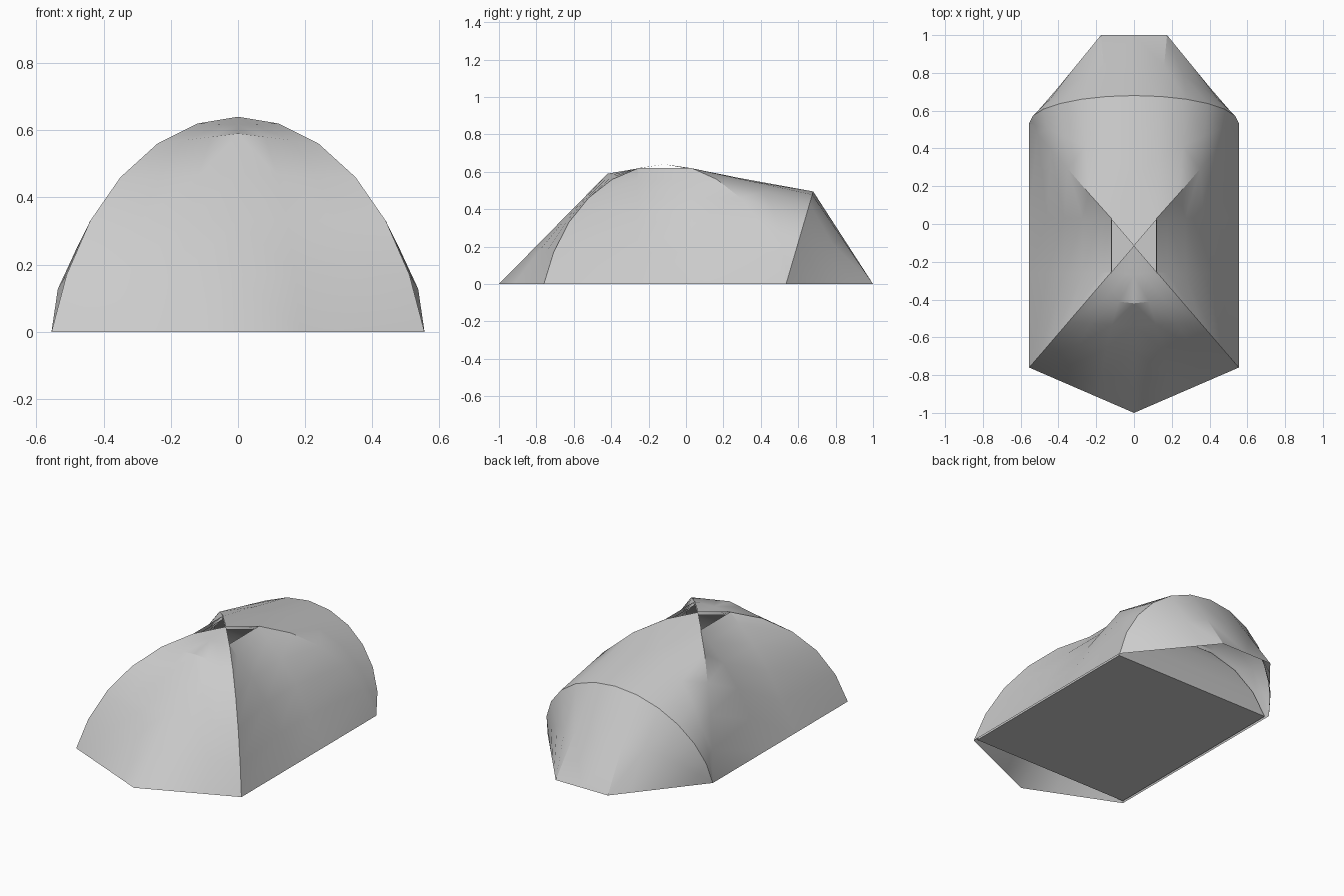
import bpy, bmesh, math
from mathutils import Vector

if "Cube" in bpy.data.objects:
    bpy.data.objects.remove(bpy.data.objects["Cube"])

fabric = bpy.data.materials.new("grey fabric")
fabric.diffuse_color = (0.6, 0.6, 0.6, 1)
fabric.use_nodes = True
fabric.node_tree.nodes["Principled BSDF"].inputs["Base Color"].default_value = fabric.diffuse_color

# Half profile of the crossing poles, ground to apex
PX = [0.555, 0.51, 0.44, 0.35, 0.24, 0.12, 0.0]
PZ = [0.0, 0.17, 0.33, 0.46, 0.56, 0.62, 0.64]
APEX_Y, SLOPE = -0.115, 1.162


def pole(k, sx, sy):
    """Point k of the pole running to corner (sx, sy)."""
    return Vector((sx * PX[k], APEX_Y + sy * SLOPE * PX[k], PZ[k]))


def sag_x(z):
    """Half width of the stretched side panel at height z."""
    if z < 0.40:
        return 0.555 - 0.225 * z / 0.40
    return 0.33 - 0.21 * (z - 0.40) / 0.22


def loft(bm, rows):
    """Skin rows of equally many points."""
    grid = [[bm.verts.new(p) for p in row] for row in rows]
    for a, b in zip(grid, grid[1:]):
        for i in range(len(a) - 1):
            bm.faces.new((a[i], a[i + 1], b[i + 1], b[i]))


def finish(bm, name, angle=30):
    bmesh.ops.remove_doubles(bm, verts=bm.verts, dist=0.0005)
    bmesh.ops.dissolve_degenerate(bm, edges=bm.edges, dist=0.0005)
    bmesh.ops.recalc_face_normals(bm, faces=bm.faces)
    top = max(bm.faces, key=lambda f: f.calc_center_median().z)
    top.normal_update()
    if top.normal.z < 0:
        bmesh.ops.reverse_faces(bm, faces=bm.faces)
    me = bpy.data.meshes.new(name)
    bm.to_mesh(me)
    bm.free()
    me.materials.append(fabric)
    ob = bpy.data.objects.new(name, me)
    bpy.context.collection.objects.link(ob)
    bpy.ops.object.select_all(action='DESELECT')
    ob.select_set(True)
    bpy.context.view_layer.objects.active = ob
    bpy.ops.object.shade_smooth_by_angle(angle=math.radians(angle))
    return ob


def side_rows(s):
    rows = []
    for k in range(6):
        x = s * sag_x(PZ[k])
        rows.append([pole(k, s, -1), Vector((x, -0.26, PZ[k])),
                     Vector((x, 0.03, PZ[k])), pole(k, s, 1)])
    return rows


# Outer fly sheet
bm = bmesh.new()
centre_z = [0, 0.17, 0.33, 0.47, 0.59, 0.616, 0.64]
for s in (-1, 1):
    loft(bm, side_rows(s))
    # front porch and the roof piece above it
    front = []
    for k in range(7):
        z = centre_z[k]
        y = -1 + 0.58 * z / 0.59 if k < 5 else (-0.27, APEX_Y)[k - 5]
        a, c = pole(k, s, -1), Vector((0, y, z))
        front.append([a, a.lerp(c, 1 / 3), a.lerp(c, 2 / 3), c])
    loft(bm, front)
    # rear roof to the hoop, then rear porch to the ground
    roof, porch = [], []
    corner, foot = Vector((s * 0.555, 0.535, 0)), Vector((s * 0.175, 1, 0))
    for k in range(7):
        t = math.radians(15 * k)
        hoop = Vector((s * 0.555 * math.cos(t), 0.535 + 0.145 * math.sin(t),
                       0.495 * math.sin(t)))
        p = pole(k, s, 1)
        roof.append([p, p.lerp(hoop, 0.5), hoop])
        ground = corner.lerp(foot, k / 5) if k < 6 else Vector((0, 1, 0))
        porch.append([hoop, hoop.lerp(ground, 0.5), ground])
    loft(bm, roof)
    loft(bm, porch)
finish(bm, "fly_sheet")

# Inner tent: four walls and the floor, slightly inside the fly
bm = bmesh.new()
for s in (-1, 1):
    loft(bm, side_rows(s))
    loft(bm, [[pole(k, -1, s), pole(k, 1, s)] for k in range(7)])
loft(bm, [[pole(0, -1, -1), pole(0, 1, -1)], [pole(0, -1, 1), pole(0, 1, 1)]])
for v in bm.verts:
    v.co = Vector((v.co.x * 0.975, APEX_Y + (v.co.y - APEX_Y) * 0.975,
                   v.co.z * 0.97 + 0.002))
finish(bm, "inner_tent")
